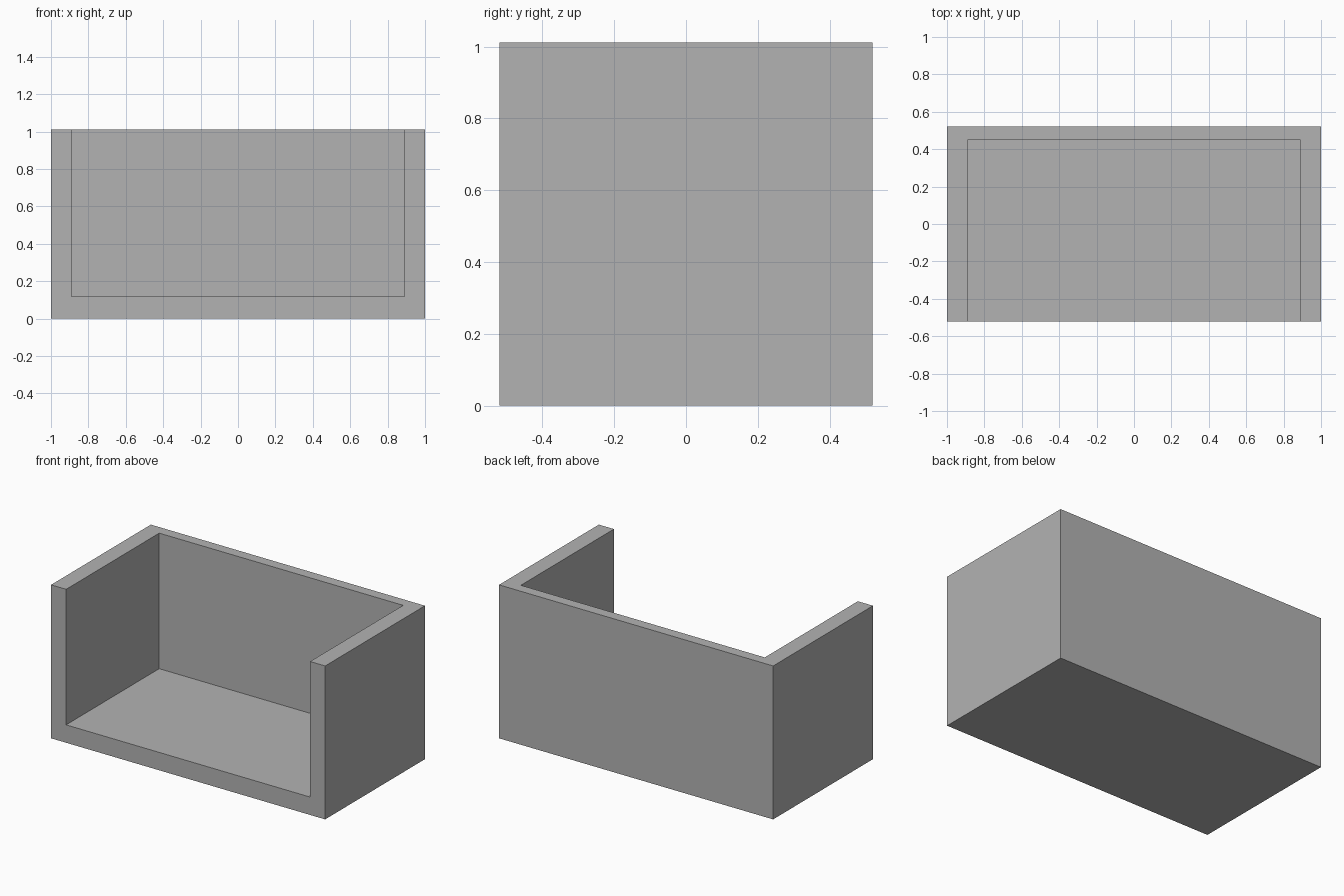
import bpy

cube = bpy.data.objects.get("Cube")
if cube:
    bpy.data.objects.remove(cube, do_unlink=True)

# Plain grey
grey = bpy.data.materials.new("plain_grey")
grey.use_nodes = True
colour = (0.45, 0.45, 0.45, 1)
grey.diffuse_color = colour
grey.node_tree.nodes["Principled BSDF"].inputs["Base Color"].default_value = colour


def box(name, low, high):
    """Axis-aligned box between two corners."""
    centre = [(a + b) / 2 for a, b in zip(low, high)]
    bpy.ops.mesh.primitive_cube_add(size=1, location=centre)
    ob = bpy.context.object
    ob.name = name
    ob.scale = [b - a for a, b in zip(low, high)]
    bpy.ops.object.transform_apply(location=True, rotation=False, scale=True)
    ob.data.materials.append(grey)
    return ob


# Outer block, hollowed so that the floor, back and two side walls remain
shell = box("open_shell", (-1, -0.52, 0), (1, 0.52, 1.012))
hollow = box("hollow_cutter", (-0.89, -0.8, 0.118), (0.89, 0.45, 1.3))

cut = shell.modifiers.new("hollow", "BOOLEAN")
cut.operation = "DIFFERENCE"
cut.solver = "EXACT"
cut.object = hollow
bpy.context.view_layer.objects.active = shell
bpy.ops.object.modifier_apply(modifier=cut.name)
bpy.data.objects.remove(hollow, do_unlink=True)
